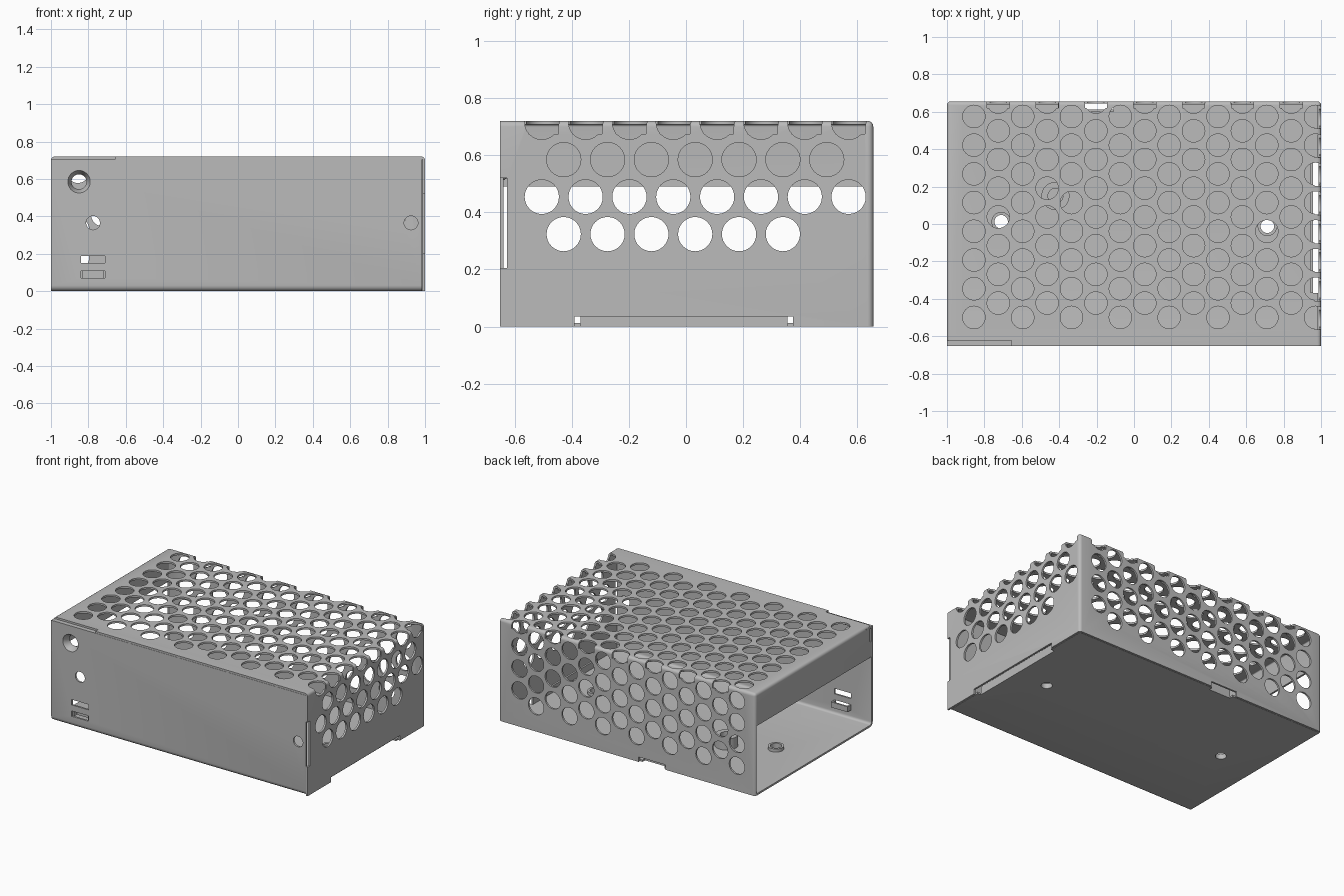
import bpy, bmesh, math
from mathutils import Matrix, Vector

old = bpy.data.objects.get("Cube")
if old:
    bpy.data.objects.remove(old, do_unlink=True)

steel = bpy.data.materials.new("plain_grey_steel")
steel.use_nodes = True
GREY = (0.5, 0.5, 0.5, 1)
steel.diffuse_color = GREY
steel.node_tree.nodes["Principled BSDF"].inputs["Base Color"].default_value = GREY

T = 0.013                       # sheet thickness
X, Y0, Y1, H = 1.0, -0.652, 0.656, 0.72
R, PITCH, ROW = 0.06, 0.1535, 0.1305   # perforation radius and spacing
AXES = {"x": Matrix.Rotation(math.pi / 2, 4, "Y"),
        "y": Matrix.Rotation(math.pi / 2, 4, "X"),
        "z": Matrix.Identity(4)}


def add_box(bm, lo, hi):
    lo, hi = Vector(lo), Vector(hi)
    m = Matrix.Translation((lo + hi) / 2) @ Matrix.Diagonal((*(hi - lo), 1))
    return bmesh.ops.create_cube(bm, size=1, matrix=m)["verts"]


def add_rod(bm, centre, axis, r, depth, r2=None):
    bmesh.ops.create_cone(bm, cap_ends=True, segments=32, radius1=r,
                          radius2=r if r2 is None else r2, depth=depth,
                          matrix=Matrix.Translation(centre) @ AXES[axis])


def make(name, bm):
    bmesh.ops.recalc_face_normals(bm, faces=bm.faces)
    mesh = bpy.data.meshes.new(name)
    bm.to_mesh(mesh)
    bm.free()
    mesh.materials.append(steel)
    ob = bpy.data.objects.new(name, mesh)
    bpy.context.collection.objects.link(ob)
    return ob


def select(ob):
    bpy.ops.object.select_all(action="DESELECT")
    ob.select_set(True)
    bpy.context.view_layer.objects.active = ob


def cut(ob, bm):
    tool = make("cutter", bm)
    tool.hide_render = True
    mod = ob.modifiers.new("cut", "BOOLEAN")
    mod.operation, mod.solver, mod.object = "DIFFERENCE", "EXACT", tool
    select(ob)
    bpy.ops.object.modifier_apply(modifier=mod.name)
    bpy.data.objects.remove(tool, do_unlink=True)


def bent_sheet(name, lo, hi, missing, bend):
    """Box with some walls left out, rounded at the bends and thickened inward."""
    bm = bmesh.new()
    add_box(bm, lo, hi)
    bm.normal_update()
    gone = [f for f in bm.faces
            if any(f.normal.dot(Vector(d)) > 0.9 for d in missing)]
    bmesh.ops.delete(bm, geom=gone, context="FACES")
    folds = [e for e in bm.edges if len(e.link_faces) == 2]
    bmesh.ops.bevel(bm, geom=folds, offset=bend, segments=4, profile=0.5,
                    affect="EDGES")
    mesh = bpy.data.meshes.new(name)
    bm.to_mesh(mesh)
    bm.free()
    mesh.materials.append(steel)
    ob = bpy.data.objects.new(name, mesh)
    bpy.context.collection.objects.link(ob)
    mod = ob.modifiers.new("sheet", "SOLIDIFY")
    mod.thickness, mod.offset, mod.use_even_offset = T, -1, True
    select(ob)
    bpy.ops.object.modifier_apply(modifier=mod.name)
    return ob


def smooth(ob):
    select(ob)
    bpy.ops.object.shade_smooth_by_angle(angle=math.radians(30))


# Perforated cover: top, end wall, back wall and the short open-end flange
cover = bent_sheet("perforated_cover", (-X, Y0, 0), (X, Y1, H),
                   [(0, 0, -1), (0, -1, 0)], 0.02)

top = bmesh.new()
for i in range(15):
    for j in range(8):
        y = 0.575 - PITCH * j + (PITCH / 2 if i % 2 else 0)
        add_rod(top, (-0.856 + ROW * i, y, H), "z", R, 0.09)
cut(cover, top)

end = bmesh.new()
for row, count in enumerate((8, 7, 8, 6)):
    for j in range(count):
        y = -0.505 + PITCH * j + (PITCH / 2 if row % 2 else 0)
        add_rod(end, (X, y, 0.715 - ROW * row), "x", R, 0.07)
cut(cover, end)

back = bmesh.new()
for i in range(14):
    for j in range(4):
        z = 0.715 - PITCH * j - (0 if i % 2 else PITCH / 2)
        add_rod(back, (-0.856 + ROW * i, Y1, z), "y", R, 0.07)
cut(cover, back)

# Open end, edge notches and bottom reliefs of the cover
notches = bmesh.new()
add_box(notches, (-1.1, -1, -0.1), (-0.985, Y1 - T - 0.001, 0.49))
cut(cover, notches)
notches = bmesh.new()
add_box(notches, (-1.1, -1, 0.6), (-0.655, -0.622, 0.8))
add_box(notches, (0.95, -1, 0.205), (1.1, -0.627, 0.52))
for lo, hi in (((0.95, -0.39, -0.1), (1.1, 0.375, 0.035)),
               ((-0.3, 0.6, -0.1), (-0.09, 0.7, 0.035))):
    add_box(notches, lo, hi)
cut(cover, notches)
smooth(cover)

# Chassis: front panel and floor folded from one sheet
chassis = bent_sheet("front_panel_and_floor", (-X, Y0, 0),
                     (X - T - 0.002, Y1 - T - 0.002, H - T - 0.001),
                     [(1, 0, 0), (-1, 0, 0), (0, 1, 0), (0, 0, 1)], 0.03)
holes = bmesh.new()
add_rod(holes, (-0.85, Y0, 0.585), "y", 0.072, 0.1)
for x in (-0.775, 0.925):
    add_rod(holes, (x, Y0, 0.365), "y", 0.037, 0.1)
for z in (0.09, 0.17):
    add_box(holes, (-0.84, -0.7, z - 0.019), (-0.71, -0.6, z + 0.019))
STUDS = ((-0.71, 0.012), (0.713, -0.012))
for x, y in STUDS:
    add_rod(holes, (x, y, 0), "z", 0.036, 0.1)
add_box(holes, (0.955, -0.37, -0.1), (1.1, 0.355, 0.1))
add_box(holes, (-0.28, 0.61, -0.1), (-0.11, 0.7, 0.1))
cut(chassis, holes)
smooth(chassis)

# Upturned floor tabs behind the bottom reliefs
tabs = bmesh.new()
add_box(tabs, (0.945, -0.37, 0), (0.958, 0.355, 0.06))
add_box(tabs, (-0.28, 0.6, 0), (-0.11, 0.613, 0.06))
make("floor_tabs", tabs)

# Folded lip under the short gap along the top of the front panel
lip = bmesh.new()
add_box(lip, (-X, Y0, H - 2 * T), (-0.655, -0.58, H - T - 0.001))
make("front_top_lip", lip)

# Bridge pressed inward behind the lower slot
bridge = bmesh.new()
add_box(bridge, (-0.84, -0.612, 0.071), (-0.71, -0.6, 0.109))
for x in (-0.84, -0.722):
    add_box(bridge, (x, -0.642, 0.071), (x + 0.012, -0.6, 0.109))
make("slot_bridge", bridge)


def ring(name, centre, axis, profile):
    """Lathe a closed (radius, height) profile around an axis."""
    bm = bmesh.new()
    pts = [bm.verts.new((r, 0, h)) for r, h in profile]
    edges = [bm.edges.new((pts[k - 1], pts[k])) for k in range(len(pts))]
    bmesh.ops.spin(bm, geom=pts + edges, cent=(0, 0, 0), axis=(0, 0, 1),
                   angle=math.tau, steps=32)
    bmesh.ops.remove_doubles(bm, verts=bm.verts, dist=1e-4)
    bmesh.ops.transform(bm, matrix=Matrix.Translation(centre) @ AXES[axis],
                        verts=bm.verts)
    smooth(make(name, bm))


# Countersunk dimple in the front panel
ring("front_dimple", (-0.85, Y0, 0.585), "y",
     [(0.073, 0), (0.073, -T), (0.05, -0.05), (0.04, -0.05), (0.04, -0.036),
      (0.06, 0)])

# Pressed floor nuts and the inner standoff
for k, (x, y) in enumerate(STUDS):
    ring(f"floor_nut_{k + 1}", (x, y, 0), "z",
         [(0.036, 0.004), (0.052, 0.004), (0.052, 0.035), (0.036, 0.035)])
ring("inner_standoff", (-0.42, 0.15, 0), "z",
     [(0.04, 0.005), (0.075, 0.005), (0.075, 0.09), (0.04, 0.09)])
